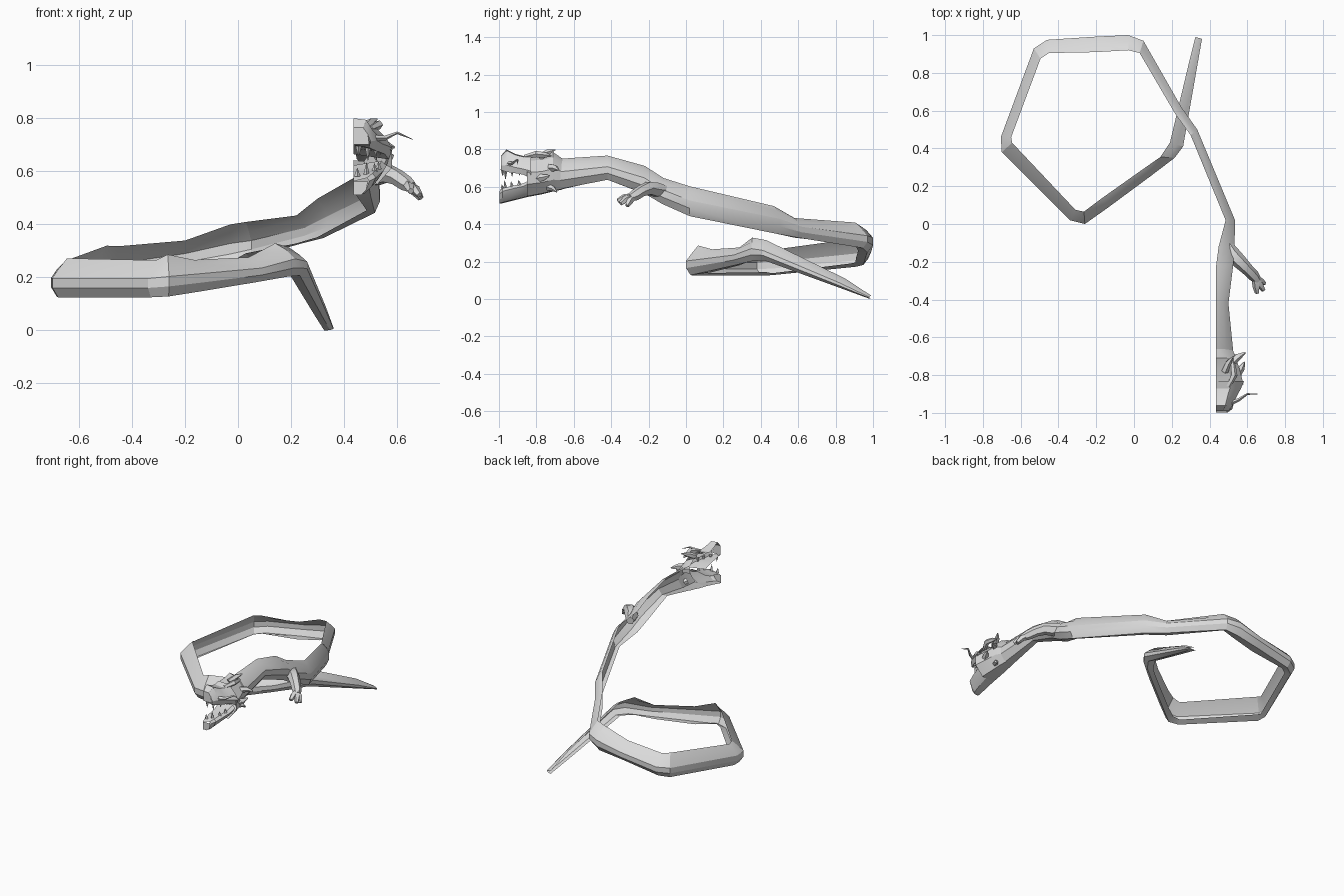
import bpy, bmesh, math
from mathutils import Vector

grey = bpy.data.materials.new("pale grey")
grey.diffuse_color = (0.7, 0.7, 0.7, 1)
CUT = 0.435   # plane where the half body is left open


def loft(name, rings, closed=False, caps=False):
    """Skin a list of equal-length point rings."""
    bm = bmesh.new()
    vs = [[bm.verts.new(p) for p in r] for r in rings]
    n = len(rings[0])
    for a, b in zip(vs, vs[1:]):
        for i in range(n if closed else n - 1):
            j = (i + 1) % n
            bm.faces.new((a[i], a[j], b[j], b[i]))
    if caps:
        bm.faces.new(vs[0])
        bm.faces.new(vs[-1])
    bmesh.ops.remove_doubles(bm, verts=bm.verts, dist=0.0004)
    bmesh.ops.recalc_face_normals(bm, faces=bm.faces)
    me = bpy.data.meshes.new(name)
    bm.to_mesh(me)
    bm.free()
    ob = bpy.data.objects.new(name, me)
    bpy.context.collection.objects.link(ob)
    me.materials.append(grey)
    bpy.ops.object.select_all(action='DESELECT')
    ob.select_set(True)
    bpy.context.view_layer.objects.active = ob
    bpy.ops.object.shade_smooth_by_angle(angle=math.radians(25))
    return ob


def tube(name, pts, sides=6):
    """Tapering limb through (x, y, z, radius) points."""
    c = [Vector(p[:3]) for p in pts]
    rings = []
    for i, p in enumerate(pts):
        d = (c[min(i + 1, len(c) - 1)] - c[max(i - 1, 0)]).normalized()
        u = d.cross(Vector((0, 0, 1)))
        if u.length < 0.1:
            u = Vector((1, 0, 0))
        u.normalize()
        v = u.cross(d)
        rings.append([c[i] + p[3] * (math.cos(t) * u + math.sin(t) * v)
                      for t in (2 * math.pi * k / sides for k in range(sides))])
    return loft(name, rings, closed=True, caps=True)


section = [(0, 1), (.55, .87), (1, .58), (1, .3), (.62, .02), (0, 0)]

# coiled half body: inner x, y, outer x, y, bottom z, back z
body = [
    (.435, -.67, .525, -.67, .585, .75), (.435, -.42, .50, -.42, .635, .76),
    (.435, -.22, .525, -.22, .56, .71), (.448, -.12, .532, -.13, .505, .645),
    (.485, .02, .535, .02, .44, .59), (.30, .47, .335, .50, .345, .49),
    (.22, .58, .25, .62, .325, .43), (.03, .905, .05, .97, .27, .388),
    (-.03, .92, -.03, 1, .245, .387), (-.2, .91, -.2, .992, .222, .338),
    (-.45, .905, -.46, .975, .18, .302), (-.495, .875, -.53, .93, .17, .3),
    (-.65, .46, -.705, .46, .125, .25), (-.645, .43, -.7, .38, .122, .25),
    (-.31, .075, -.34, .02, .122, .248), (-.265, .065, -.26, 0, .125, .26),
    (-.165, .14, -.14, .085, .143, .265), (.04, .285, .09, .255, .18, .275),
    (.14, .355, .215, .35, .2, .32), (.19, .43, .26, .41, .205, .3),
    (.29, .85, .332, .82, .055, .11), (.325, .99, .36, .98, 0, .018),
]
rings = []
for i, (xi, yi, xo, yo, b, h) in enumerate(body):
    crest = 0
    if 0 < i < len(body) - 1:   # the crest rises where the body bends
        here, prev, nxt = (Vector(body[k][2:4]) for k in (i, i - 1, i + 1))
        crest = .03 * abs((here - prev).angle_signed(nxt - here))
    rings.append([(xi + t * (xo - xi), yi + t * (yo - yi),
                   b + f * (h - b) + (crest if t == 0 else 0)) for t, f in section])
loft("coiled_body", rings)


def half_head(name, stations, sec):
    """Half shell from (y, half width, bottom z, top z) stations."""
    loft(name, [[(CUT + t * w, y, b + f * (h - b)) for t, f in sec]
                for y, w, b, h in stations])


# back of the skull
half_head("skull", [(-.66, .085, .585, .75), (-.71, .105, .575, .785),
                    (-.77, .125, .56, .77), (-.85, .145, .545, .77)], section)

# upper jaw with brow and nostril bump
half_head("upper_jaw", [(-.83, .148, .645, .775), (-.87, .132, .665, .765),
                        (-.91, .11, .672, .775), (-.96, .088, .68, .80),
                        (-.99, .065, .69, .765)],
          [(0, 1), (.55, .95), (.85, .6), (1, .3), (.9, 0), (0, .15)])
loft("snout_tip", [[(CUT, -.99, z), (CUT + w, -.99, z)]
                   for z, w in ((.70, .06), (.74, .055), (.765, .036))])

# lower jaw
half_head("lower_jaw", [(-.83, .125, .55, .64), (-.87, .115, .54, .618),
                        (-.93, .10, .525, .605), (-.98, .085, .512, .592),
                        (-.998, .06, .51, .575)],
          [(0, .8), (.85, 1), (1, .8), (.8, .35), (.5, .05), (0, 0)])
loft("chin_tip", [[(CUT, -.998, z), (CUT + w, -.998, z)]
                  for z, w in ((.51, .03), (.528, .048), (.562, .055))])

# teeth along both jaws
for i, (x, y, s) in enumerate([(.455, -.98, .018), (.49, -.965, .035),
                               (.52, -.93, .02), (.535, -.89, .015)]):
    tube(f"upper_tooth_{i}", [(x, y, .695, .012), (x, y, .675 - s, .001)], 4)
    z = .58 + (y + .985) * .3
    tube(f"lower_tooth_{i}", [(x - .005, y, z, .012), (x - .005, y - .005, z + s + .012, .001)], 4)

# brow, horns and cheek spikes
tube("brow_ridge", [(.50, -.86, .76, .012), (.53, -.80, .775, .018),
                    (.525, -.75, .77, .014), (.52, -.72, .765, .004)], 5)
tube("crest_horn", [(.48, -.78, .76, .02), (.50, -.735, .785, .016), (.525, -.70, .797, .003)], 5)
tube("ear_horn", [(.52, -.73, .70, .022), (.555, -.70, .70, .018), (.59, -.68, .69, .004)], 5)
tube("cheek_spike", [(.54, -.80, .645, .026), (.57, -.76, .65, .018), (.585, -.73, .66, .004)], 5)
tube("jaw_spike", [(.51, -.74, .60, .02), (.53, -.71, .59, .014), (.54, -.69, .572, .003)], 5)

# whisker
tube("whisker", [(.51, -.95, .725, .012), (.555, -.93, .725, .009),
                 (.60, -.90, .745, .005), (.66, -.90, .72, .001)], 4)

# foreleg and claws
tube("foreleg", [(.49, -.10, .58, .025), (.52, -.16, .585, .042), (.56, -.20, .593, .038),
                 (.60, -.24, .577, .032), (.635, -.275, .553, .03), (.655, -.30, .54, .022)], 6)
for i, (tx, ty, tz) in enumerate([(.69, -.315, .498), (.685, -.35, .51), (.652, -.365, .525)]):
    k = Vector((.64, -.28, .55)).lerp(Vector((tx, ty, tz)), .6)
    tube(f"claw_{i}", [(.64, -.28, .55, .018), (k.x, k.y, k.z + .006, .02),
                       (tx, ty, tz, .012)], 5)
